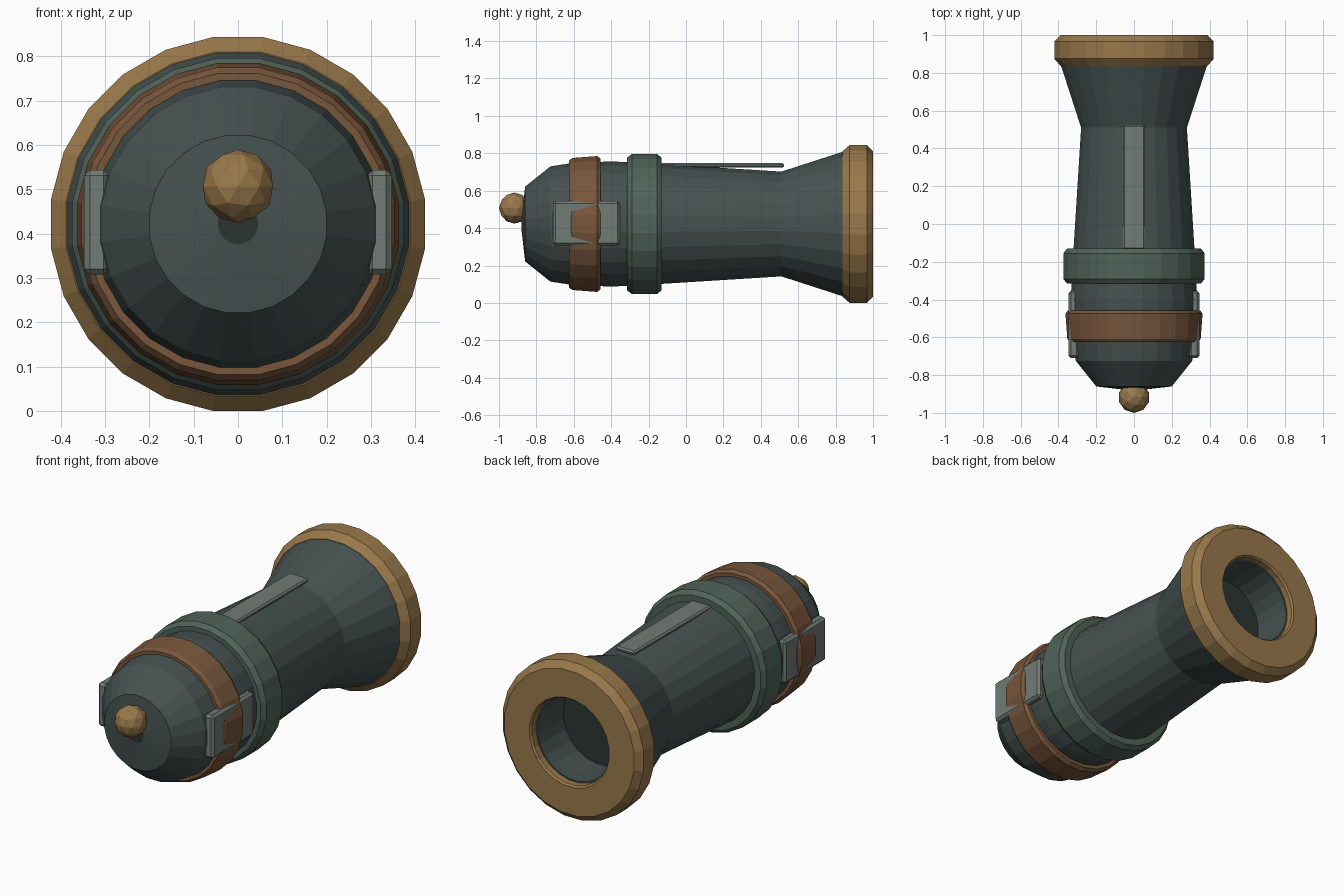
import bpy, bmesh, math

if "Cube" in bpy.data.objects:
    bpy.data.objects.remove(bpy.data.objects["Cube"])

SIDES = 24
AXIS_Z = 0.422


def material(name, rgb):
    m = bpy.data.materials.new(name)
    m.diffuse_color = (*rgb, 1)
    m.use_nodes = True
    m.node_tree.nodes["Principled BSDF"].inputs["Base Color"].default_value = m.diffuse_color
    return m


DARK = material("dark_iron", (0.06, 0.083, 0.08))
BLACK = material("deep_shadow", (0.025, 0.035, 0.03))
GREEN = material("green_iron", (0.08, 0.125, 0.10))
BROWN = material("leather", (0.19, 0.095, 0.045))
BRASS = material("brass", (0.32, 0.19, 0.07))
STEEL = material("steel", (0.17, 0.20, 0.18))


def finish(name, bm, mat):
    bmesh.ops.recalc_face_normals(bm, faces=bm.faces)
    me = bpy.data.meshes.new(name)
    bm.to_mesh(me)
    bm.free()
    ob = bpy.data.objects.new(name, me)
    me.materials.append(mat)
    bpy.context.collection.objects.link(ob)
    return ob


def lathe(name, profile, mat, closed=False):
    """Revolve (y, radius) points about the barrel axis; radius is to the flats."""
    bm = bmesh.new()
    rings = []
    for y, r in profile:
        r /= math.cos(math.pi / SIDES)
        ring = []
        for k in range(SIDES):
            a = (k + 0.5) * 2 * math.pi / SIDES
            ring.append(bm.verts.new((r * math.cos(a), y, AXIS_Z + r * math.sin(a))))
        rings.append(ring)
    pairs = list(zip(rings, rings[1:]))
    if closed:
        pairs.append((rings[-1], rings[0]))
    else:
        bm.faces.new(rings[0])
        bm.faces.new(rings[-1])
    for a, b in pairs:
        for k in range(SIDES):
            n = (k + 1) % SIDES
            bm.faces.new((a[k], a[n], b[n], b[k]))
    return finish(name, bm, mat)


def box(name, center, size, mat, bevel):
    bm = bmesh.new()
    bmesh.ops.create_cube(bm, size=1)
    for v in bm.verts:
        v.co = [c + p * s for c, p, s in zip(center, v.co, size)]
    ob = finish(name, bm, mat)
    mod = ob.modifiers.new("bevel", "BEVEL")
    mod.width = bevel
    mod.segments = 1
    return ob


# Barrel: domed breech, tapering tube, flared muzzle and bore
lathe("barrel", [(-0.878, 0.045), (-0.86, 0.2), (-0.725, 0.308), (-0.62, 0.324),
                 (-0.40, 0.335), (-0.13, 0.32), (0.51, 0.28), (0.85, 0.39),
                 (0.955, 0.36), (0.955, 0.222), (0.73, 0.222)], DARK)
lathe("bore_floor", [(0.725, 0.221), (0.735, 0.221)], BLACK)
lathe("knob_neck", [(-0.87, 0.045), (-0.88, 0.045)], BLACK)

# Bands around the barrel
lathe("leather_band", [(-0.625, 0.31), (-0.625, 0.34), (-0.608, 0.353),
                       (-0.475, 0.363), (-0.457, 0.35), (-0.457, 0.31)], BROWN, True)
lathe("green_band", [(-0.315, 0.31), (-0.315, 0.355), (-0.29, 0.374),
                     (-0.155, 0.374), (-0.13, 0.355), (-0.13, 0.30)], GREEN, True)
lathe("muzzle_ring", [(0.836, 0.36), (0.836, 0.388), (0.875, 0.422), (0.967, 0.422),
                      (1.0, 0.388), (1.0, 0.238), (0.99, 0.23), (0.94, 0.23)], BRASS, True)

# Breech knob
bm = bmesh.new()
bmesh.ops.create_icosphere(bm, subdivisions=2, radius=0.083)
bmesh.ops.translate(bm, verts=bm.verts, vec=(0, -0.917, 0.507))
finish("breech_knob", bm, BRASS)

# Sight rail and side plates
box("sight_rail", (0, 0.195, 0.735), (0.117, 0.66, 0.024), STEEL, 0.008)
for side, s in (("left", -1), ("right", 1)):
    box(side + "_side_plate", (s * 0.319, -0.532, 0.426), (0.056, 0.357, 0.236), STEEL, 0.013)
